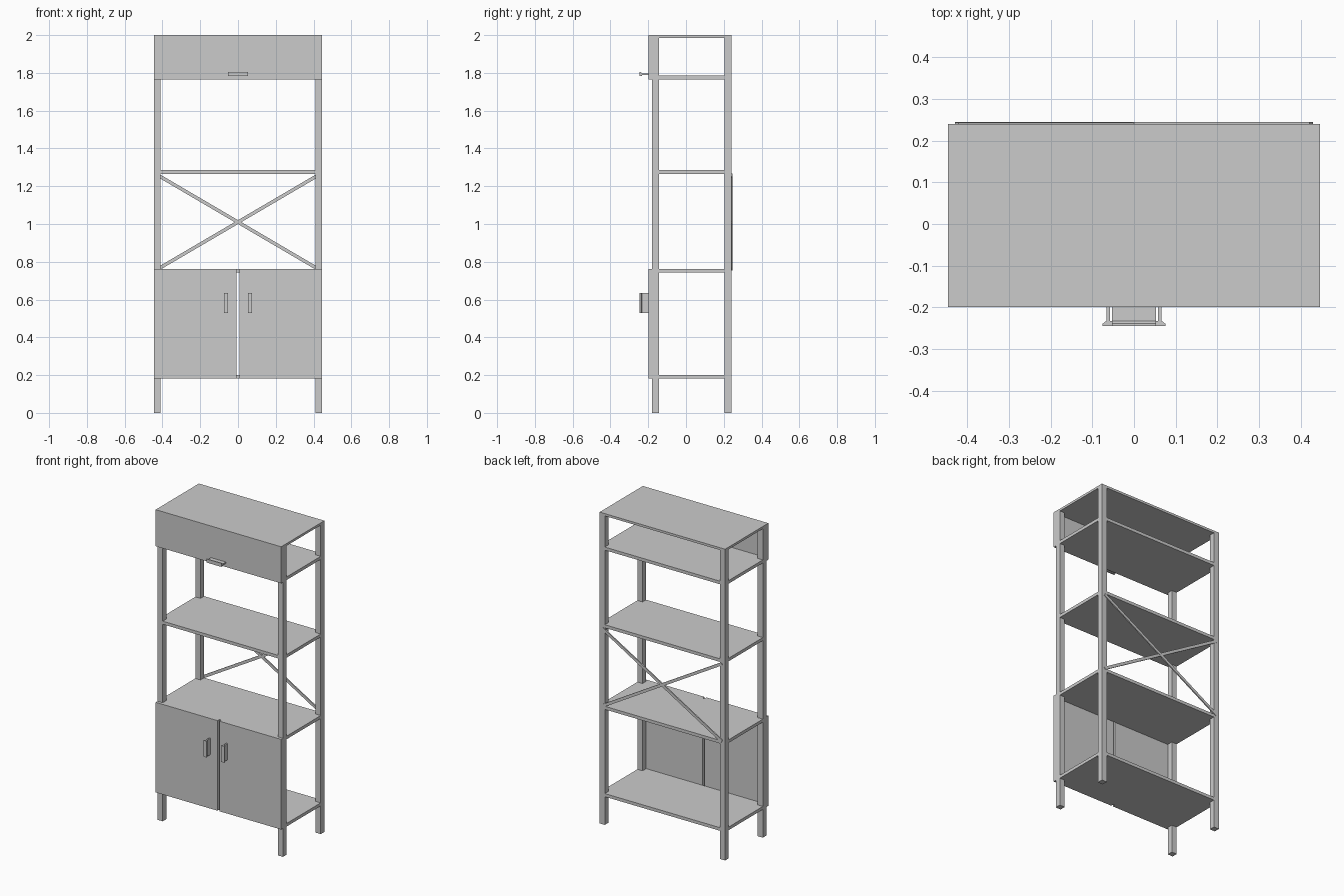
import bpy, bmesh, math
from mathutils import Vector

if "Cube" in bpy.data.objects:
    bpy.data.objects.remove(bpy.data.objects["Cube"])


def new_object(name, bm):
    bmesh.ops.recalc_face_normals(bm, faces=bm.faces)
    me = bpy.data.meshes.new(name)
    bm.to_mesh(me)
    bm.free()
    ob = bpy.data.objects.new(name, me)
    bpy.context.collection.objects.link(ob)
    return ob


def box(name, x0, x1, y0, y1, z0, z1):
    bm = bmesh.new()
    bmesh.ops.create_cube(bm, size=1)
    for v in bm.verts:
        v.co = ((x0 + x1) / 2 + v.co.x * (x1 - x0),
                (y0 + y1) / 2 + v.co.y * (y1 - y0),
                (z0 + z1) / 2 + v.co.z * (z1 - z0))
    return new_object(name, bm)


def prism(name, points, direction):
    bm = bmesh.new()
    face = bm.faces.new([bm.verts.new(p) for p in points])
    ext = bmesh.ops.extrude_face_region(bm, geom=[face])
    moved = [g for g in ext["geom"] if isinstance(g, bmesh.types.BMVert)]
    bmesh.ops.translate(bm, verts=moved, vec=Vector(direction))
    return new_object(name, bm)


W, LEG = 0.446, 0.037
FRONT, BACK = -0.18, 0.24
DOOR_Y = -0.199

# Four square legs
for side, s in (("left", -1), ("right", 1)):
    xs = sorted((s * W, s * (W - LEG)))
    box("front_leg_" + side, *xs, FRONT, FRONT + LEG, 0, 1.985)
    box("back_leg_" + side, *xs, BACK - LEG, BACK, 0, 1.985)

# Shelves, notched around the legs
i, f, b = W - LEG, FRONT + LEG, BACK - LEG
outline = [(-i, FRONT), (i, FRONT), (i, f), (W, f), (W, b), (i, b),
           (i, BACK), (-i, BACK), (-i, b), (-W, b), (-W, f), (-i, f)]
for n, z in enumerate((0.181, 0.742, 1.266, 1.765)):
    prism("shelf_%d" % (n + 1), [(x, y, z) for x, y in outline], (0, 0, 0.02))

# Top panel, drop front and doors
box("top_panel", -W, W, DOOR_Y, BACK, 1.985, 2.0)
box("upper_front_panel", -W, W, DOOR_Y, FRONT, 1.765, 1.985)
box("door_left", -W, -0.007, DOOR_Y, FRONT, 0.183, 0.762)
box("door_right", 0.007, W, DOOR_Y, FRONT, 0.183, 0.762)

# Handles: T-shaped profile with one chamfered corner
profile = [(0.005, DOOR_Y), (0.005, -0.233), (0.0, -0.233), (0.0, -0.245),
           (0.023, -0.245), (0.023, -0.239), (0.014, -0.232), (0.014, DOOR_Y)]
for side, s in (("left", -1), ("right", 1)):
    prism("door_handle_" + side,
          [(s * (0.052 + u), d, 0.53) for u, d in profile], (0, 0, 0.105))
prism("upper_handle", [(-0.053, d, 1.783 + u) for u, d in profile], (0.106, 0, 0))

# Crossed back braces
ang = math.atan2(0.48, 0.82)
n = Vector((-math.sin(ang), 0, math.cos(ang))) * 0.009
a, c = Vector((-0.425, 0.236, 0.761)), Vector((0.425, 0.236, 1.259))
for name, s in (("brace_rising", 1), ("brace_falling", -1)):
    pts = [(s * p.x, p.y + (0.0015 if s > 0 else 0), p.z)
           for p in (a + n, a - n, c - n, c + n)]
    prism(name, pts, (0, 0.0075, 0))
